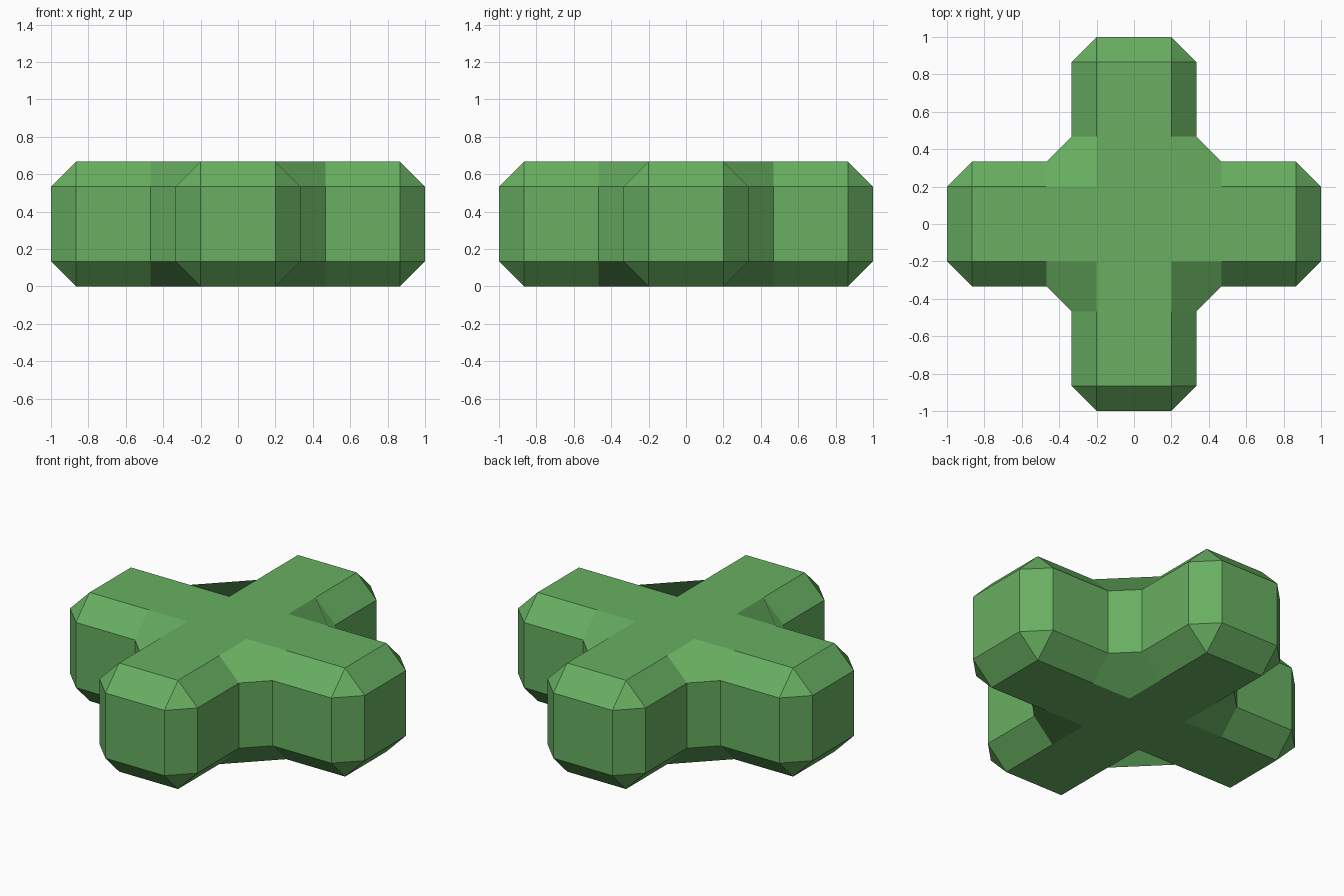
import bpy, bmesh
from mathutils import Matrix, Vector

if "Cube" in bpy.data.objects:
    bpy.data.objects.remove(bpy.data.objects["Cube"])

# Key distances: bar half width B, chamfered half width A, fillet start C, chamfered end D
A, B, C, D = 0.2, 1 / 3, 7 / 15, 13 / 15
bm = bmesh.new()


def face(points, turn, flip=1):
    """Add one face, turned about z and optionally mirrored top to bottom."""
    m = Matrix.Rotation(turn * 1.5707963268, 3, 'Z')
    verts = []
    for p in points:
        q = m @ Vector(p)
        verts.append(bm.verts.new((q.x, q.y, q.z * flip + B)))
    bm.faces.new(verts)


for k in range(4):
    # Upright faces: arm end, then end chamfers and side walls
    def wall(p, q):
        face([(*p, -A), (*q, -A), (*q, A), (*p, A)], k)
    wall((1, -A), (1, A))
    for s in (-1, 1):
        wall((1, s * A), (D, s * B))
        wall((D, s * B), (C, s * B))
    wall((C, B), (B, C))                       # inner corner between arms

    for f in (-1, 1):
        # Flat top or bottom of the arm, and its end chamfer
        face([(A, -A, B), (C, -A, B), (D, -A, B), (D, A, B), (C, A, B), (A, A, B)], k, f)
        face([(D, -A, B), (1, -A, A), (1, A, A), (D, A, B)], k, f)
        for s in (-1, 1):
            # Side chamfer and clipped tip
            face([(C, s * A, B), (D, s * A, B), (D, s * B, A), (C, s * B, A)], k, f)
            face([(D, s * A, B), (1, s * A, A), (D, s * B, A)], k, f)
        # Five-sided blend in the inner corner
        face([(A, A, B), (C, A, B), (C, B, A), (B, C, A), (A, C, B)], k, f)

# Centre squares
for f in (-1, 1):
    face([(-A, -A, B), (A, -A, B), (A, A, B), (-A, A, B)], 0, f)

bmesh.ops.remove_doubles(bm, verts=bm.verts, dist=0.001)
bmesh.ops.recalc_face_normals(bm, faces=bm.faces)

mesh = bpy.data.meshes.new("cross_block")
bm.to_mesh(mesh)
bm.free()
cross = bpy.data.objects.new("cross_block", mesh)
bpy.context.collection.objects.link(cross)

green = bpy.data.materials.new("leaf green")
green.diffuse_color = (0.138, 0.43, 0.12, 1)
green.use_nodes = True
green.node_tree.nodes["Principled BSDF"].inputs["Base Color"].default_value = green.diffuse_color
mesh.materials.append(green)
